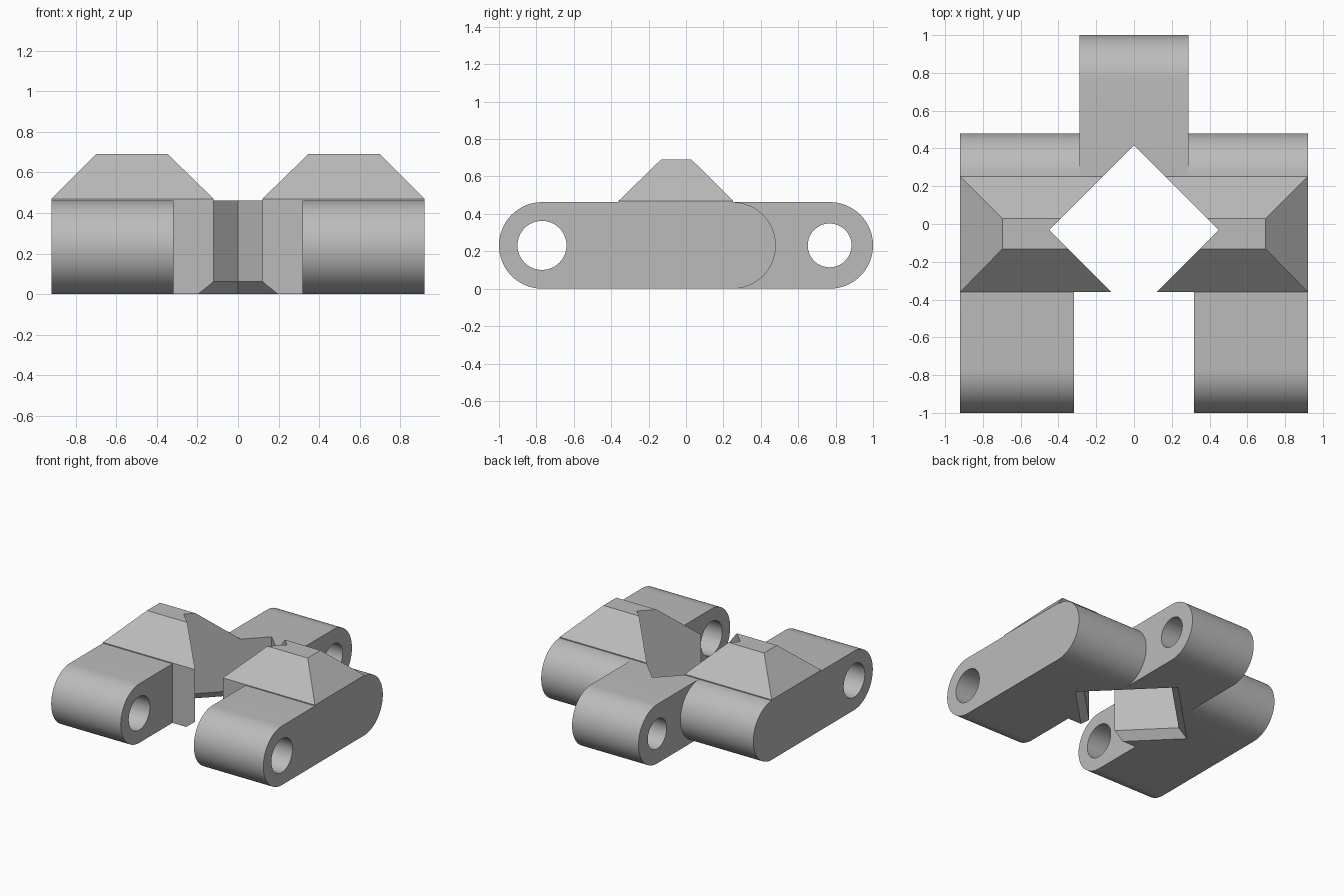
import bpy, bmesh, math
from mathutils import Matrix

old = bpy.data.objects.get("Cube")
if old:
    bpy.data.objects.remove(old, do_unlink=True)

H = 0.463          # body height
R = H / 2          # rounded end radius
HALF = 0.92        # half width
FRONT = -0.36      # flat front of the middle
SIDES = 64

grey = bpy.data.materials.new("cast grey")
grey.use_nodes = True
colour = (0.5, 0.5, 0.5, 1)
grey.diffuse_color = colour
grey.node_tree.nodes["Principled BSDF"].inputs["Base Color"].default_value = colour


def make(name, bm):
    bmesh.ops.recalc_face_normals(bm, faces=bm.faces)
    mesh = bpy.data.meshes.new(name)
    bm.to_mesh(mesh)
    bm.free()
    mesh.materials.append(grey)
    ob = bpy.data.objects.new(name, mesh)
    bpy.context.collection.objects.link(ob)
    return ob


def loft(name, rings):
    """Closed solid through rings of equal point count."""
    bm = bmesh.new()
    loops = [[bm.verts.new(p) for p in ring] for ring in rings]
    n = len(loops[0])
    for a, b in zip(loops, loops[1:]):
        for i in range(n):
            j = (i + 1) % n
            bm.faces.new((a[i], a[j], b[j], b[i]))
    bm.faces.new(loops[0])
    bm.faces.new(loops[-1])
    return make(name, bm)


def lug(name, x0, x1, y_flat, y_round):
    """Bar along y, square at one end and half-round at the other."""
    s = 1 if y_round > y_flat else -1
    cy = y_round - s * R
    prof = [(y_flat, H), (y_flat, 0)]
    for i in range(SIDES // 2 + 1):
        a = -math.pi / 2 + 2 * math.pi * i / SIDES
        prof.append((cy + s * R * math.cos(a), R + R * math.sin(a)))
    return loft(name, [[(x, y, z) for y, z in prof] for x in (x0, x1)])


def rect(x, y0, y1, z):
    return [(-x, y0, z), (x, y0, z), (x, y1, z), (-x, y1, z)]


def diamond(r, z, cy=-0.032):
    return [(r, cy, z), (0, cy + r, z), (-r, cy, z), (0, cy - r, z)]


def pin(name, y, radius, half):
    bm = bmesh.new()
    bmesh.ops.create_cone(bm, cap_ends=True, segments=SIDES, radius1=radius,
                          radius2=radius, depth=2 * half,
                          matrix=Matrix.Translation((0, y, R)) @ Matrix.Rotation(math.pi / 2, 4, 'Y'))
    return make(name, bm)


def combine(base, tool, operation):
    mod = base.modifiers.new(tool.name, 'BOOLEAN')
    mod.operation = operation
    mod.solver = 'EXACT'
    mod.object = tool
    bpy.context.view_layer.objects.active = base
    bpy.ops.object.modifier_apply(modifier=mod.name)
    bpy.data.objects.remove(tool, do_unlink=True)


# Cross body with rounded back, two front lugs and one rear lug
link = lug("track_link", -HALF, HALF, FRONT, 0.48)
combine(link, lug("front_lug_left", 0.317, HALF, 0, -1), 'UNION')
combine(link, lug("front_lug_right", -HALF, -0.317, 0, -1), 'UNION')
combine(link, lug("rear_lug", -0.288, 0.288, 0, 1), 'UNION')

# Hipped ridge across the top, on a thin lip
ridge = loft("ridge", [rect(HALF, FRONT, 0.252, 0.3), rect(HALF, FRONT, 0.252, 0.47),
                       rect(0.697, -0.132, 0.028, 0.692)])
combine(link, ridge, 'UNION')

# Diamond opening, flared at the bottom
opening = loft("opening", [diamond(0.55, -0.02), diamond(0.448, 0.062), diamond(0.448, 1)])
combine(link, opening, 'DIFFERENCE')

# Pin holes
combine(link, pin("front_pin_hole", -0.77, 0.131, 1.1), 'DIFFERENCE')
combine(link, pin("rear_pin_hole", 0.768, 0.117, 0.5), 'DIFFERENCE')

# Smooth round ends, sharp edges elsewhere
bpy.ops.object.select_all(action='DESELECT')
link.select_set(True)
bpy.context.view_layer.objects.active = link
bpy.ops.object.shade_smooth_by_angle(angle=math.radians(25))
